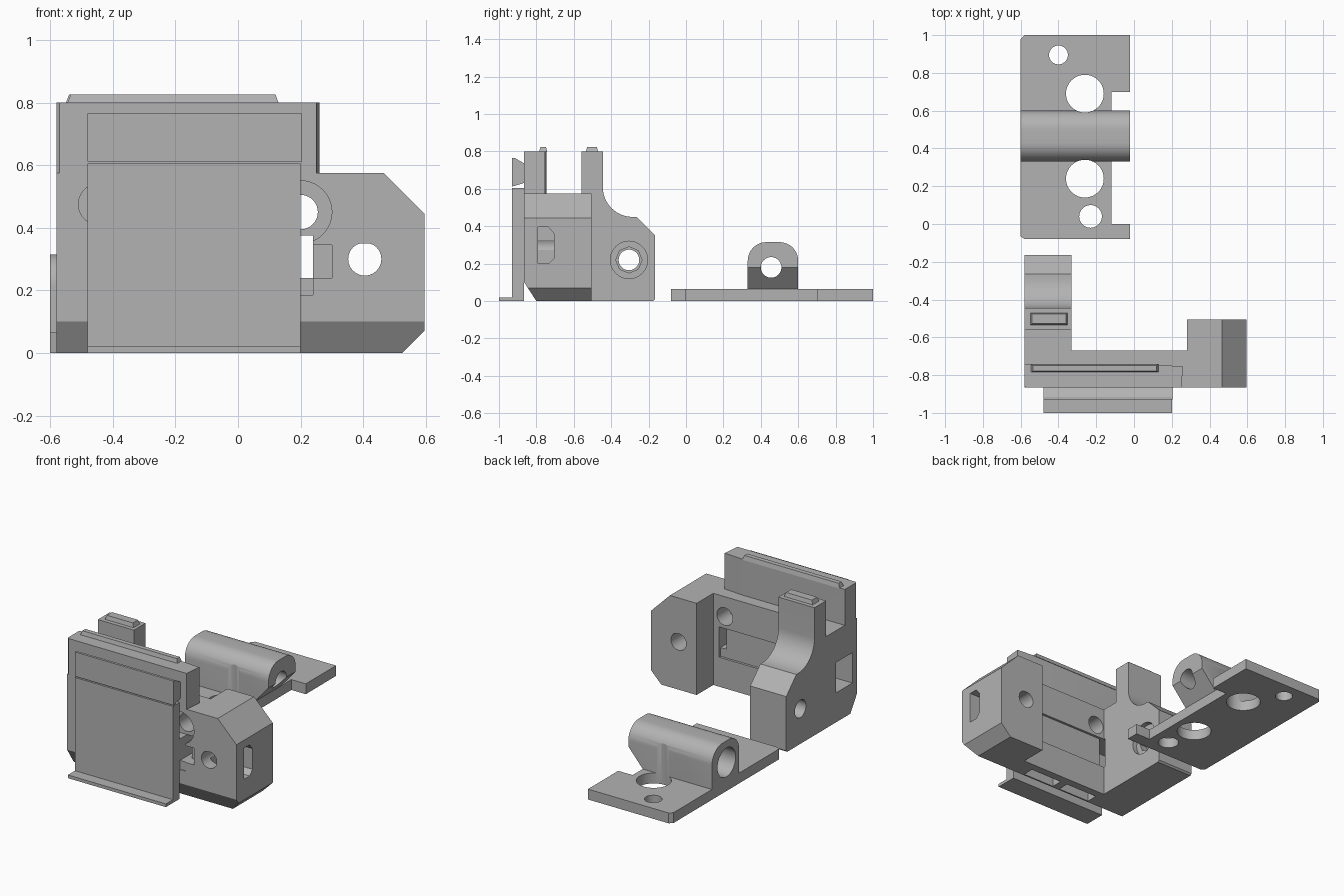
import bpy, bmesh, math

if "Cube" in bpy.data.objects:
    bpy.data.objects.remove(bpy.data.objects["Cube"])

grey = bpy.data.materials.new("plain_grey")
grey.use_nodes = True
COLOR = (0.45, 0.45, 0.45, 1)
grey.diffuse_color = COLOR
grey.node_tree.nodes["Principled BSDF"].inputs["Base Color"].default_value = COLOR


def prism(name, pts, axis, a, b):
    """Extrude a 2D outline along an axis from a to b."""
    place = {"X": lambda p, d: (d, p[0], p[1]),
             "Y": lambda p, d: (p[0], d, p[1]),
             "Z": lambda p, d: (p[0], p[1], d)}[axis]
    bm = bmesh.new()
    lo = [bm.verts.new(place(p, a)) for p in pts]
    hi = [bm.verts.new(place(p, b)) for p in pts]
    bm.faces.new(lo)
    bm.faces.new(hi)
    for i in range(len(pts)):
        j = (i + 1) % len(pts)
        bm.faces.new((lo[i], lo[j], hi[j], hi[i]))
    bmesh.ops.recalc_face_normals(bm, faces=bm.faces)
    mesh = bpy.data.meshes.new(name)
    bm.to_mesh(mesh)
    bm.free()
    mesh.materials.append(grey)
    ob = bpy.data.objects.new(name, mesh)
    bpy.context.collection.objects.link(ob)
    return ob


def rect(u0, u1, v0, v1):
    return [(u0, v0), (u1, v0), (u1, v1), (u0, v1)]


def arc(u, v, r, start=0, end=360, n=40):
    full = end - start == 360
    steps = [start + (end - start) * i / n for i in range(n if full else n + 1)]
    return [(u + r * math.cos(math.radians(t)), v + r * math.sin(math.radians(t))) for t in steps]


def combine(ob, operation, tools):
    """Apply a boolean with each tool and remove the tool."""
    bpy.context.view_layer.objects.active = ob
    for tool in tools:
        mod = ob.modifiers.new("bool", "BOOLEAN")
        mod.operation, mod.solver, mod.object = operation, "EXACT", tool
        bpy.ops.object.modifier_apply(modifier=mod.name)
        bpy.data.objects.remove(tool)


def smooth(ob):
    bpy.ops.object.select_all(action="DESELECT")
    ob.select_set(True)
    bpy.context.view_layer.objects.active = ob
    bpy.ops.object.shade_smooth_by_angle(angle=math.radians(25))


def ridge(name, x0, x1, y0, y1):
    """Low tapered rib on the top edge."""
    ob = prism(name, rect(x0, x1, y0, y1), "Z", 0.798, 0.825)
    cx, cy = (x0 + x1) / 2, (y0 + y1) / 2
    for v in ob.data.vertices:
        if v.co.z > 0.81:
            v.co.x -= math.copysign(0.01, v.co.x - cx)
            v.co.y -= math.copysign(0.007, v.co.y - cy)


# Flat mounting plate with notched side
plate = prism("mounting_plate", [
    (-0.58, -0.08), (-0.02, -0.08), (-0.02, 0), (-0.12, 0), (-0.12, 0.7), (-0.02, 0.7),
    (-0.02, 1), (-0.58, 1), (-0.6, 0.98), (-0.6, -0.065)], "Z", 0, 0.065)

# Rounded rod holder, undercut at its free end
holder = prism("rod_holder", [(0.33, 0.03), (0.6, 0.03)]
               + arc(0.5, 0.215, 0.1, 0, 90, 12) + arc(0.43, 0.215, 0.1, 90, 180, 12),
               "X", -0.6, -0.02)
combine(holder, "DIFFERENCE", [
    prism("undercut", [(-0.12, 0.065), (-0.12, -0.1), (0.1, -0.1), (0.1, 0.18), (-0.02, 0.18)], "Y", 0.2, 0.8)])
combine(plate, "UNION", [holder])
combine(plate, "DIFFERENCE",
        [prism("hole", arc(x, y, r), "Z", -0.1, 0.5) for x, y, r in
         ((-0.4, 0.895, 0.05), (-0.26, 0.69, 0.1), (-0.26, 0.24, 0.1), (-0.23, 0.04, 0.06))]
        + [prism("rod_bore", arc(0.455, 0.18, 0.055), "X", -1, 1),
           prism("rod_seat", arc(0.455, 0.18, 0.09), "X", -1, -0.13)])
smooth(plate)

# Bracket: back wall, raised wall, side arm and end block
bracket = prism("bracket", rect(-0.58, 0.3, 0, 0.575), "Y", -0.865, -0.67)
upper_wall = prism("upper_wall", [(-0.57, -0.865), (0.25, -0.865), (0.26, -0.755),
                                  (0.13, -0.745), (-0.58, -0.745), (-0.58, -0.855)], "Z", 0.4, 0.8)
side_arm = prism("side_arm", [(-0.865, 0), (-0.175, 0), (-0.165, 0.01), (-0.165, 0.35), (-0.265, 0.45)]
                 + arc(-0.285, 0.61, 0.16, 270, 180, 16)
                 + [(-0.445, 0.8), (-0.56, 0.8), (-0.56, 0.575), (-0.865, 0.575)], "X", -0.58, -0.33)
end_block = prism("end_block", [(0.28, 0), (0.525, 0), (0.595, 0.07), (0.595, 0.445), (0.465, 0.575), (0.28, 0.575)],
                  "Y", -0.865, -0.505)
combine(bracket, "UNION", [upper_wall, side_arm, end_block])

bolt_outline = [(u, min(v, 0.35)) for u, v in arc(0.405, 0.3, 0.053, n=24)]
cuts = [
    prism("front_chamfer", [(-0.93, 0.2), (-0.93, -0.1), (-0.735, -0.1)], "X", -1, 1),
    prism("arm_bore", arc(-0.305, 0.22, 0.055), "X", -1, 0),
    prism("arm_nut_seat", arc(-0.305, 0.22, 0.1, n=24), "X", -0.36, 0),
    prism("arm_nut_pocket", arc(-0.305, 0.22, 0.07, n=8), "X", -0.41, 0),
    prism("block_bore", bolt_outline, "Y", -1, 0),
    prism("block_nut_slot", [(-0.79, 0.2), (-0.735, 0.2), (-0.705, 0.23), (-0.705, 0.36),
                             (-0.735, 0.395), (-0.79, 0.395)], "X", 0.36, 1),
    prism("wall_slot", rect(-0.3, 0.24, 0.185, 0.375), "Y", -1, -0.6),
    prism("side_window", rect(-0.82, -0.66, 0.185, 0.375), "X", -1, -0.25),
    prism("front_pocket", rect(0.23, 0.3, 0.24, 0.345), "Y", -1, -0.8),
    prism("front_blind_hole", arc(-0.445, 0.475, 0.065), "Y", -1, -0.75),
]
for x in (0.2, -0.27):
    cuts.append(prism("wall_bore", arc(x, 0.45, 0.055), "Y", -1, -0.6))
    cuts.append(prism("wall_counterbore", arc(x, 0.45, 0.1), "Y", -1, -0.79))
for x in (-0.2, 0.07):
    cuts.append(prism("bottom_slot", rect(x - 0.11, x + 0.11, -0.79, -0.72), "Z", -0.1, 0.1))
combine(bracket, "DIFFERENCE", cuts)
smooth(bracket)

# Insert seated in the wall slot
prism("slot_insert", rect(-0.31, 0.2, 0.185, 0.375), "Y", -0.87, -0.685)
prism("slot_insert_step", rect(0.19, 0.24, 0.185, 0.24), "Y", -0.86, -0.685)

# Top ribs
ridge("wall_rib", -0.545, 0.13, -0.785, -0.742)
ridge("arm_rib", -0.55, -0.35, -0.535, -0.47)

# Front panel with bottom lip and tapered top bar
prism("front_panel", [(-1, 0), (-0.865, 0), (-0.865, 0.605), (-0.93, 0.605), (-0.93, 0.02), (-1, 0.02)],
      "X", -0.48, 0.2)
prism("top_bar", [(-0.93, 0.612), (-0.864, 0.632), (-0.864, 0.735), (-0.915, 0.765), (-0.93, 0.765)],
      "X", -0.48, 0.205)
